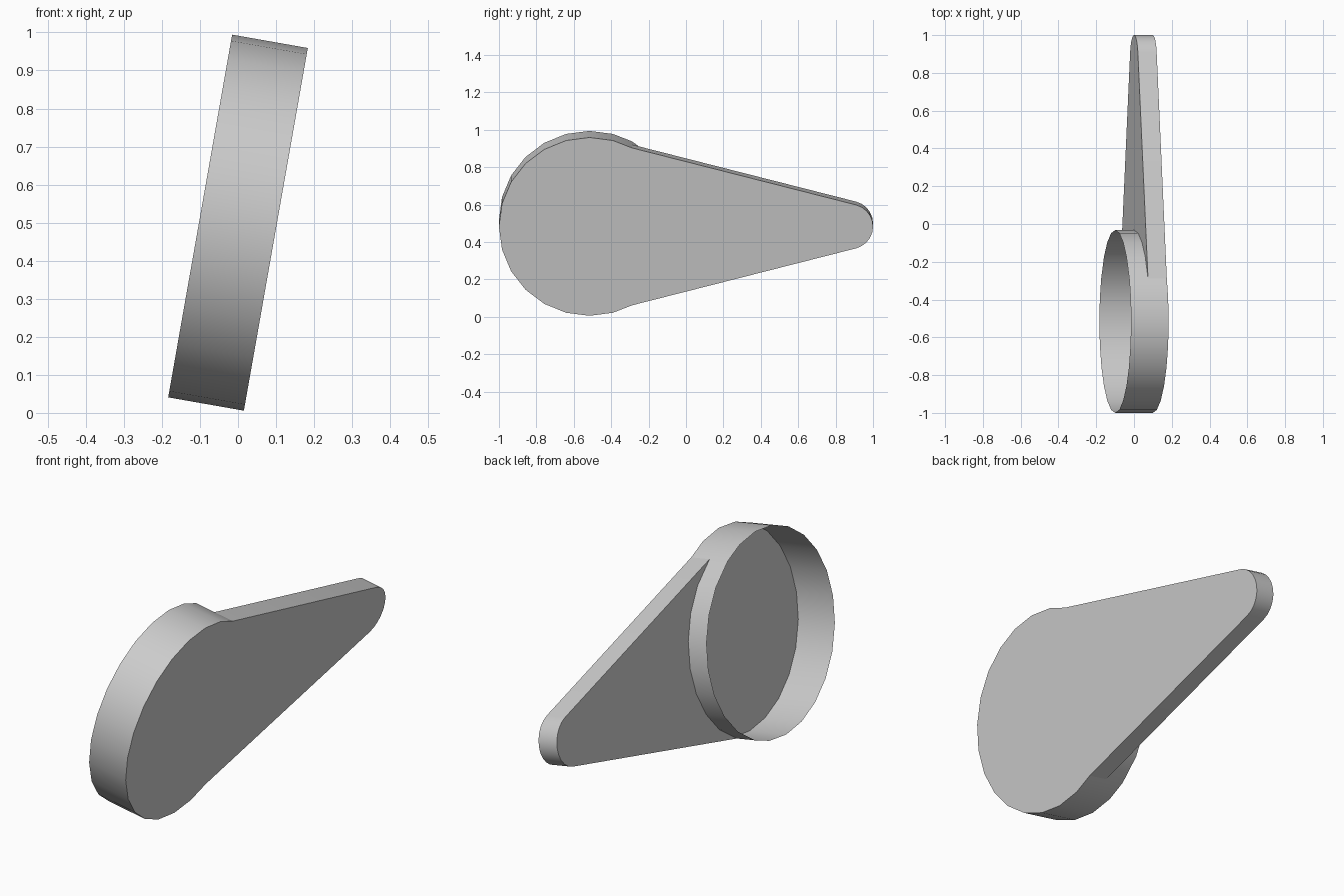
import bpy, bmesh
from math import radians, sin, cos
from mathutils import Matrix

if "Cube" in bpy.data.objects:
    bpy.data.objects.remove(bpy.data.objects["Cube"])

R, CY = 0.484, -0.516       # round cup
r, TY = 0.122, 0.878        # rounded arm tip
T = 0.101                   # half thickness
JOIN = 28                   # angle (from vertical) where the arm meets the cup
TILT = Matrix.Translation((0, 0, 0.5)) @ Matrix.Rotation(radians(10), 4, 'Y')


def arc(cy, rad, angles):
    """Points (y, z) on a circle, angles measured from +z towards +y."""
    return [(cy + rad * sin(radians(a)), rad * cos(radians(a))) for a in angles]


def sweep(bm, pts, x0, x1, closed):
    """Walls between two copies of a profile; returns both vertex rows."""
    back = [bm.verts.new((x0, y, z)) for y, z in pts]
    front = [bm.verts.new((x1, y, z)) for y, z in pts]
    n = len(pts)
    for i in range(n if closed else n - 1):
        j = (i + 1) % n
        bm.faces.new((back[i], front[i], front[j], back[j]))
    return back, front


def finish(bm, name):
    bm.normal_update()
    bm.transform(TILT)
    me = bpy.data.meshes.new(name)
    bm.to_mesh(me)
    bm.free()
    ob = bpy.data.objects.new(name, me)
    bpy.context.collection.objects.link(ob)
    bpy.ops.object.select_all(action='DESELECT')
    ob.select_set(True)
    bpy.context.view_layer.objects.active = ob
    bpy.ops.object.shade_smooth_by_angle(angle=radians(30))


# Angles of the cup, with one vertex on each side moved to the arm joint
near = [-0 + JOIN] + list(range(45, 136, 15)) + [180 - JOIN]
far = list(range(165, 376, 15))

# Open round cup with its floor on the +x side
bm = bmesh.new()
back, front = sweep(bm, arc(CY, R, near + far), -T, T, True)
bm.faces.new(front[::-1])
finish(bm, "cup")

# Tapered arm, half as thick, running from the cup wall to a rounded tip
bm = bmesh.new()
joint = arc(CY, R, near)
tip = arc(TY, r, range(15, 166, 15))
outline = [joint[0]] + tip + [joint[-1]]
back, front = sweep(bm, outline, 0, T, False)
for row, x, flip in ((back, 0, False), (front, T, True)):
    inner = [bm.verts.new((x, y, z)) for y, z in reversed(joint[1:-1])]
    loop = row + inner
    bm.faces.new(loop[::-1] if flip else loop)
finish(bm, "arm")
